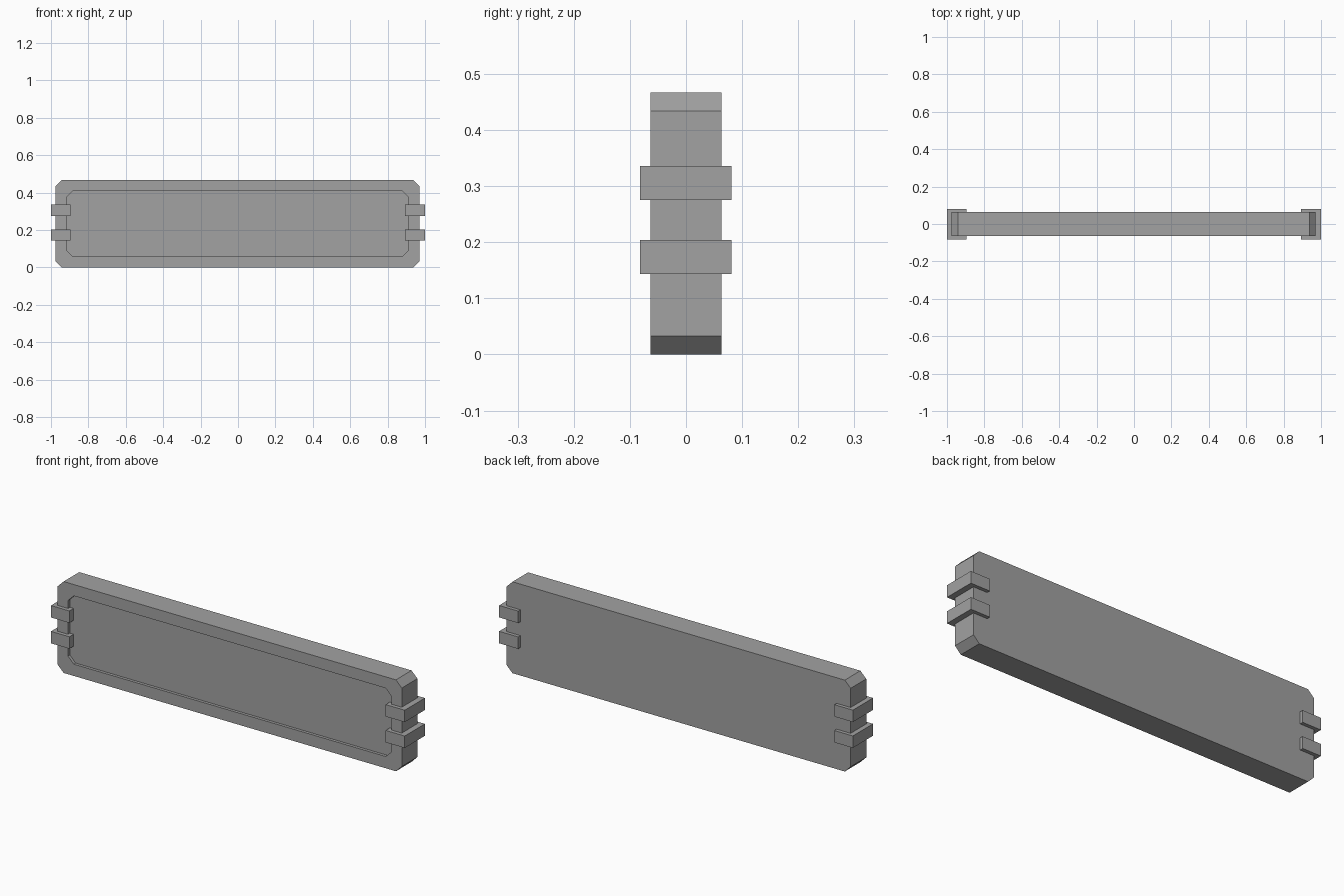
import bpy
import bmesh

cube = bpy.data.objects.get("Cube")
if cube:
    bpy.data.objects.remove(cube, do_unlink=True)

grey = bpy.data.materials.new("mid_grey")
grey.use_nodes = True
colour = (0.36, 0.36, 0.36, 1)
grey.diffuse_color = colour
grey.node_tree.nodes["Principled BSDF"].inputs["Base Color"].default_value = colour


def finish(bm, name):
    bmesh.ops.recalc_face_normals(bm, faces=bm.faces)
    mesh = bpy.data.meshes.new(name)
    bm.to_mesh(mesh)
    bm.free()
    mesh.materials.append(grey)
    obj = bpy.data.objects.new(name, mesh)
    bpy.context.collection.objects.link(obj)
    return obj


def ring(bm, x0, x1, z0, z1, cut, y):
    """Rectangle with chamfered corners, upright at depth y."""
    outline = [(x0 + cut, z0), (x1 - cut, z0), (x1, z0 + cut), (x1, z1 - cut),
               (x1 - cut, z1), (x0 + cut, z1), (x0, z1 - cut), (x0, z0 + cut)]
    return [bm.verts.new((x, y, z)) for x, z in outline]


def box(name, x0, x1, y0, y1, z0, z1):
    bm = bmesh.new()
    bmesh.ops.create_cube(bm, size=1)
    for v in bm.verts:
        v.co = (x1 if v.co.x > 0 else x0,
                y1 if v.co.y > 0 else y0,
                z1 if v.co.z > 0 else z0)
    return finish(bm, name)


# Chamfered panel with a shallow recess in its front
half = 0.063
floor = -half + 0.015
outer = (-0.975, 0.97, 0, 0.467, 0.033)
inner = (-0.917, 0.912, 0.06, 0.409, 0.033)
bm = bmesh.new()
rings = [ring(bm, *outer, half), ring(bm, *outer, -half),
         ring(bm, *inner, -half), ring(bm, *inner, floor)]
for a, b in zip(rings, rings[1:]):
    for i in range(len(a)):
        j = (i + 1) % len(a)
        bm.faces.new((a[i], a[j], b[j], b[i]))
bm.faces.new(rings[0])
bm.faces.new(rings[-1])
finish(bm, "panel")

# Two clamps wrapped around each end
for side, x0, x1 in (("right", -1, -0.896), ("left", 0.892, 1)):
    for level, z in (("lower", 0.143), ("upper", 0.275)):
        box(f"{side}_{level}_clamp", x0, x1, -0.082, 0.081, z, z + 0.061)
